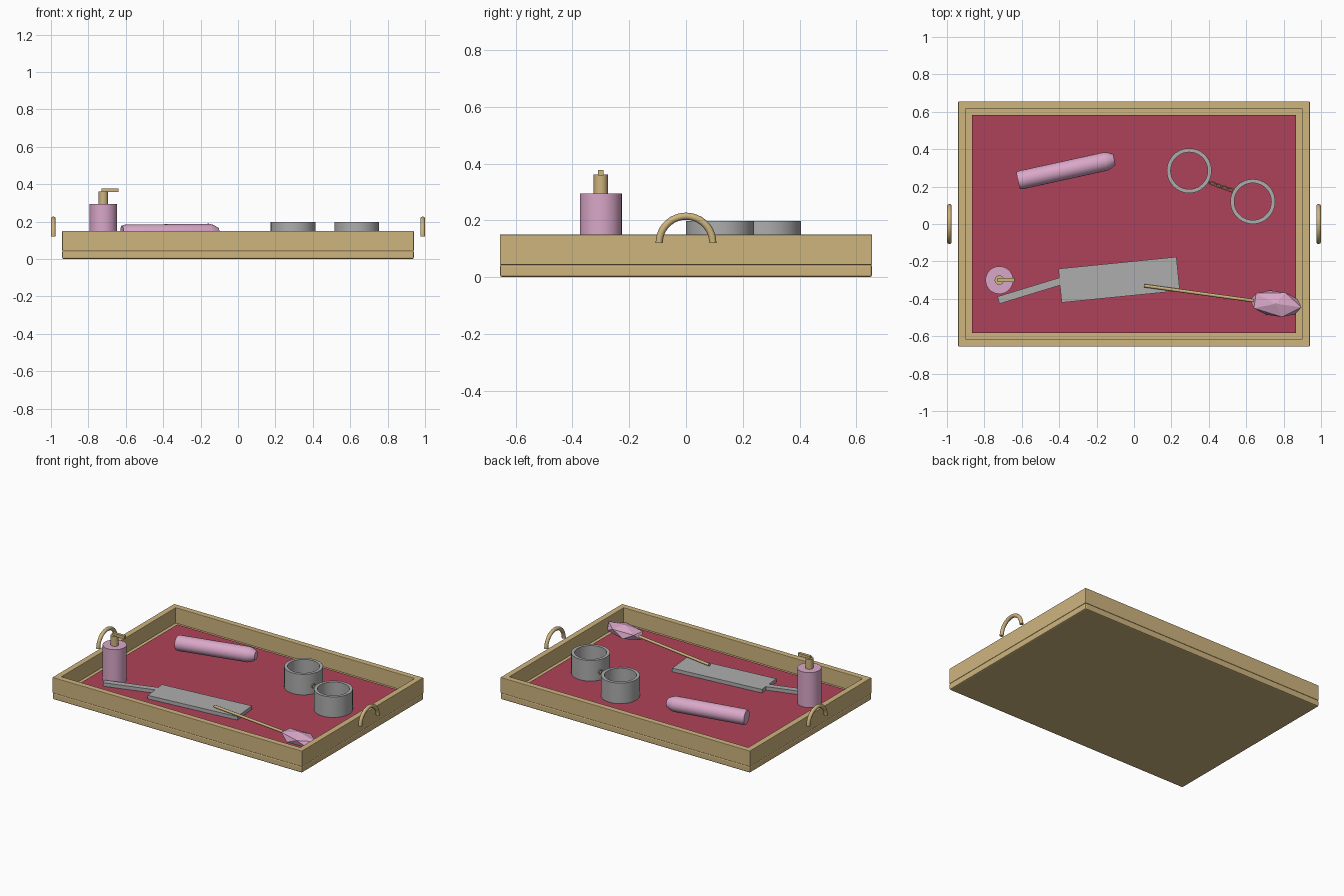
import bpy, bmesh, math
from mathutils import Matrix, Vector

if "Cube" in bpy.data.objects:
    bpy.data.objects.remove(bpy.data.objects["Cube"])


def material(name, rgb):
    m = bpy.data.materials.new(name)
    m.use_nodes = True
    m.diffuse_color = (*rgb, 1)
    m.node_tree.nodes["Principled BSDF"].inputs["Base Color"].default_value = (*rgb, 1)
    return m


gold = material("soft gold", (0.62, 0.46, 0.21))
red = material("wine red", (0.43, 0.055, 0.10))
pink = material("pale pink", (0.70, 0.39, 0.58))
grey = material("steel grey", (0.42, 0.42, 0.42))


def finish(name, bm, mat, matrix=None, smooth=False):
    mesh = bpy.data.meshes.new(name)
    bmesh.ops.recalc_face_normals(bm, faces=bm.faces)
    bm.to_mesh(mesh)
    bm.free()
    mesh.materials.append(mat)
    ob = bpy.data.objects.new(name, mesh)
    bpy.context.collection.objects.link(ob)
    if matrix:
        ob.matrix_world = matrix
    if smooth:
        bpy.ops.object.select_all(action='DESELECT')
        ob.select_set(True)
        bpy.context.view_layer.objects.active = ob
        bpy.ops.object.shade_smooth_by_angle(angle=math.radians(35))
    return ob


def box(name, centre, size, mat, turn=0, bevel=0):
    bm = bmesh.new()
    bmesh.ops.create_cube(bm, size=1, matrix=Matrix.Diagonal((*size, 1)))
    if bevel:
        bmesh.ops.bevel(bm, geom=bm.edges[:], offset=bevel, segments=2,
                        profile=0.5, affect='EDGES')
    place = Matrix.Translation(centre) @ Matrix.Rotation(math.radians(turn), 4, 'Z')
    return finish(name, bm, mat, place)


def lathe(name, profile, mat, matrix, sides=32, closed=False):
    """Spin (radius, height) points round the local z axis."""
    bm = bmesh.new()
    verts = [bm.verts.new((r, 0, z)) for r, z in profile]
    edges = [bm.edges.new(p) for p in zip(verts, verts[1:])]
    if closed:
        edges.append(bm.edges.new((verts[-1], verts[0])))
    bmesh.ops.spin(bm, geom=verts + edges, axis=(0, 0, 1), cent=(0, 0, 0),
                   angle=math.tau, steps=sides)
    bmesh.ops.remove_doubles(bm, verts=bm.verts, dist=1e-5)
    return finish(name, bm, mat, matrix, True)


def along(start, end):
    """Matrix that puts local z on the line from start to end, and its length."""
    a, b = Vector(start), Vector(end)
    turn = (b - a).to_track_quat('Z', 'Y').to_matrix().to_4x4()
    return Matrix.Translation(a) @ turn, (b - a).length


def arc(name, matrix, radius, thick, sweep, mat, steps=24, sides=12):
    """Part of a ring in the local xy plane, starting on local +x."""
    bm = bmesh.new()
    ring = bmesh.ops.create_circle(
        bm, cap_ends=sweep < 6, segments=sides, radius=thick,
        matrix=Matrix.Translation((radius, 0, 0)) @ Matrix.Rotation(math.pi / 2, 4, 'X'))
    cap = bm.faces[:]
    geom = ring["verts"] + bm.edges[:]
    spun = bmesh.ops.spin(bm, geom=geom, axis=(0, 0, 1), cent=(0, 0, 0),
                          angle=sweep, steps=steps)
    if cap:
        end = [e for e in spun["geom_last"] if isinstance(e, bmesh.types.BMEdge)]
        bmesh.ops.contextual_create(bm, geom=end)
    bmesh.ops.remove_doubles(bm, verts=bm.verts, dist=1e-5)
    return finish(name, bm, mat, matrix, True)


# Tray: base, four walls and the lining
HX, HY, WALL = 0.94, 0.655, 0.04
box("tray_base", (0, 0, 0.0225), (2 * HX, 2 * HY, 0.045), gold, bevel=0.008)
for side, label in ((-1, "right"), (1, "left")):
    box(label + "_wall", (side * (HX - WALL / 2), 0, 0.0965), (WALL, 2 * HY, 0.107),
        gold, bevel=0.003)
for side, label in ((-1, "front"), (1, "back")):
    box(label + "_wall", (0, side * (HY - WALL / 2), 0.0965), (2 * HX, WALL, 0.107),
        gold, bevel=0.003)
box("tray_lining", (0, 0, 0.05), (1.73, 1.165, 0.014), red)

# Arched handles at both ends
upright = Matrix(((0, 0, 1, 0), (1, 0, 0, 0), (0, 1, 0, 0), (0, 0, 0, 1)))
for side, label in ((-1, "right"), (1, "left")):
    arc(label + "_handle", Matrix.Translation((side * 0.9875, 0, 0.12)) @ upright,
        0.0945, 0.0125, math.pi, gold)

# Pump bottle
bottle = Matrix.Translation((-0.72, -0.30, 0))
lathe("bottle_body", [(0, 0.056), (0.074, 0.056), (0.074, 0.295), (0, 0.295)], pink, bottle)
lathe("bottle_neck", [(0, 0.29), (0.025, 0.29), (0.025, 0.362), (0, 0.362)], gold, bottle, 24)
box("bottle_spout", (-0.685, -0.30, 0.367), (0.09, 0.02, 0.02), gold)

# Rounded wand lying on the lining
place, length = along((-0.62, 0.232, 0.133), (-0.105, 0.345, 0.139))
lathe("wand", [(0, 0), (0.046, 0), (0.05, 0.015), (0.05, length - 0.05),
               (0.043, length - 0.025), (0.028, length), (0, length)], pink, place, 24)

# Two cuffs joined by a short chain
cuffs = (Vector((0.295, 0.285, 0)), Vector((0.635, 0.12, 0)))
for spot, label in zip(cuffs, ("back", "front")):
    lathe(label + "_cuff", [(0.12, 0.056), (0.12, 0.197), (0.099, 0.197), (0.099, 0.056)],
          grey, Matrix.Translation(spot), 40, True)
start, end = Vector((0.405, 0.222, 0.12)), Vector((0.53, 0.178, 0.12))
heading = math.atan2(end.y - start.y, end.x - start.x)
for i in range(4):
    link = (Matrix.Translation(start.lerp(end, (i + 0.5) / 4))
            @ Matrix.Rotation(heading, 4, 'Z')
            @ Matrix.Rotation(math.radians(45 + 90 * (i % 2)), 4, 'X')
            @ Matrix.Diagonal((1.25, 0.85, 1, 1)))
    arc("chain_link_%d" % (i + 1), link, 0.0155, 0.004, math.tau, gold, 12, 6)

# Flat paddle
box("paddle_blade", (-0.08, -0.298, 0.073), (0.635, 0.182, 0.024), grey, 5.7)
box("paddle_handle", (-0.56, -0.357, 0.073), (0.345, 0.04, 0.024), grey, 17)

# Slim rod with a faceted tuft
place, length = along((0.055, -0.33, 0.095), (0.66, -0.413, 0.103))
lathe("tuft_rod", [(0, 0), (0.009, 0), (0.009, length), (0, length)], gold, place, 12)
bm = bmesh.new()
bmesh.ops.create_icosphere(bm, subdivisions=1, radius=1)
finish("tuft", bm, pink, Matrix.Translation((0.758, -0.426, 0.102))
       @ Matrix.Rotation(math.radians(-8), 4, 'Z') @ Matrix.Diagonal((0.155, 0.077, 0.043, 1)))
